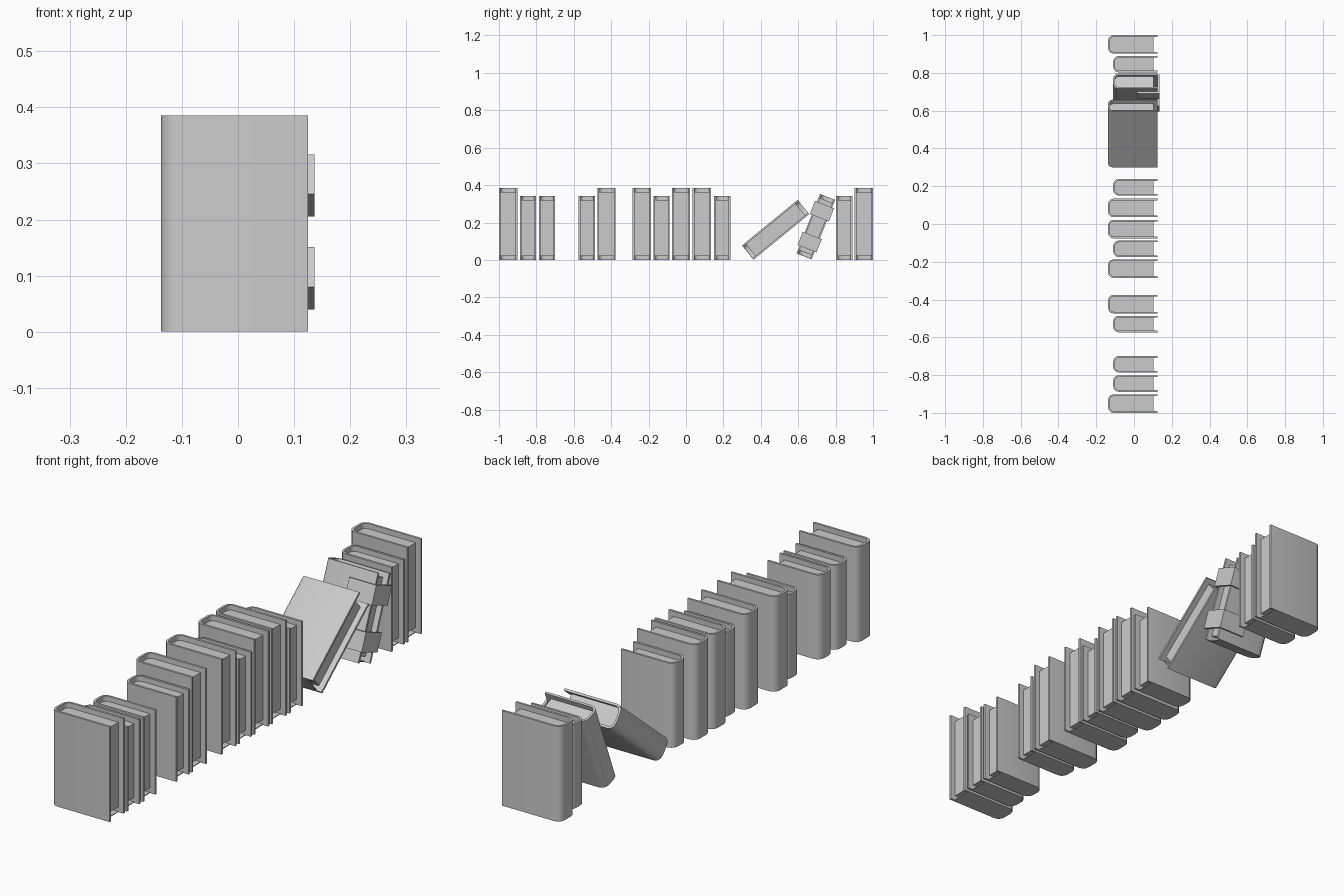
import bpy, bmesh, math
from mathutils import Matrix, Vector

cube = bpy.data.objects.get("Cube")
if cube:
    bpy.data.objects.remove(cube, do_unlink=True)

grey = bpy.data.materials.new("plain grey")
grey.use_nodes = True
colour = (0.6, 0.6, 0.6, 1)
grey.diffuse_color = colour
grey.node_tree.nodes["Principled BSDF"].inputs["Base Color"].default_value = colour

FORE, BOARD, RECESS = 0.125, 0.009, 0.021


def prism(name, profile, z0, z1, place):
    """Extrude a closed xy outline from z0 to z1."""
    bm = bmesh.new()
    face = bm.faces.new([bm.verts.new((x, y, z0)) for x, y in profile])
    top = bmesh.ops.extrude_face_region(bm, geom=[face])["geom"]
    bmesh.ops.translate(bm, vec=(0, 0, z1 - z0),
                        verts=[g for g in top if isinstance(g, bmesh.types.BMVert)])
    bmesh.ops.recalc_face_normals(bm, faces=bm.faces)
    mesh = bpy.data.meshes.new(name)
    bm.to_mesh(mesh)
    bm.free()
    mesh.materials.append(grey)
    obj = bpy.data.objects.new(name, mesh)
    bpy.context.collection.objects.link(obj)
    obj.matrix_world = place
    bpy.ops.object.select_all(action='DESELECT')
    obj.select_set(True)
    bpy.context.view_layer.objects.active = obj
    bpy.ops.object.shade_smooth_by_angle(angle=math.radians(40))


def outline(spine, half, radius, end):
    """Board outline with rounded spine corners, from +y end round to -y end."""
    arc = [math.radians(a) for a in (0, 30, 60, 90)]
    side = [(spine + radius * (1 - math.sin(a)), half - radius * (1 - math.cos(a))) for a in arc]
    upper = [(end, half)] + side
    return upper + [(x, -y) for x, y in reversed(upper)]


def book(label, tall, y, z=None, lean=0):
    spine, half, height = (-0.137, 0.049, 0.385) if tall else (-0.11, 0.0435, 0.342)
    h = height / 2
    place = Matrix.Translation((0, y, h if z is None else z)) @ Matrix.Rotation(-math.radians(lean), 4, 'X')
    outer = outline(spine, half, 0.028, FORE)
    inner = outline(spine + BOARD, half - BOARD, 0.02, FORE)
    prism(label + "_cover", outer + inner[::-1], -h, h, place)
    pages = outline(spine + BOARD, half - BOARD, 0.02, FORE - 0.023)
    prism(label + "_pages", pages, -h + RECESS, h - RECESS, place)
    prism(label + "_bottom_cap", pages, -h, -h + 0.003, place)
    return place, half


# Upright books along the row
upright = [(1, -0.951), (0, -0.845), (0, -0.743), (0, -0.53), (1, -0.425), (1, -0.236),
           (0, -0.131), (1, -0.027), (1, 0.085), (0, 0.194), (0, 0.846), (1, 0.951)]
for i, (tall, y) in enumerate(upright):
    book(f"upright_book_{i + 1}", tall, y)

# Leaning books
book("leaning_book", True, 0.479, 0.161, 50.7)
place, half = book("strapped_book", False, 0.694, 0.178, 21.6)

# Two straps wrapped round the open edge
t = 0.011
strap = [(0.015, half), (FORE, half), (FORE, -half), (0.015, -half),
         (0.015, -half - t), (FORE + t, -half - t), (FORE + t, half + t), (0.015, half + t)]
for name, mid in (("lower_strap", -0.089), ("upper_strap", 0.089)):
    prism(name, strap, mid - 0.038, mid + 0.038, place)
